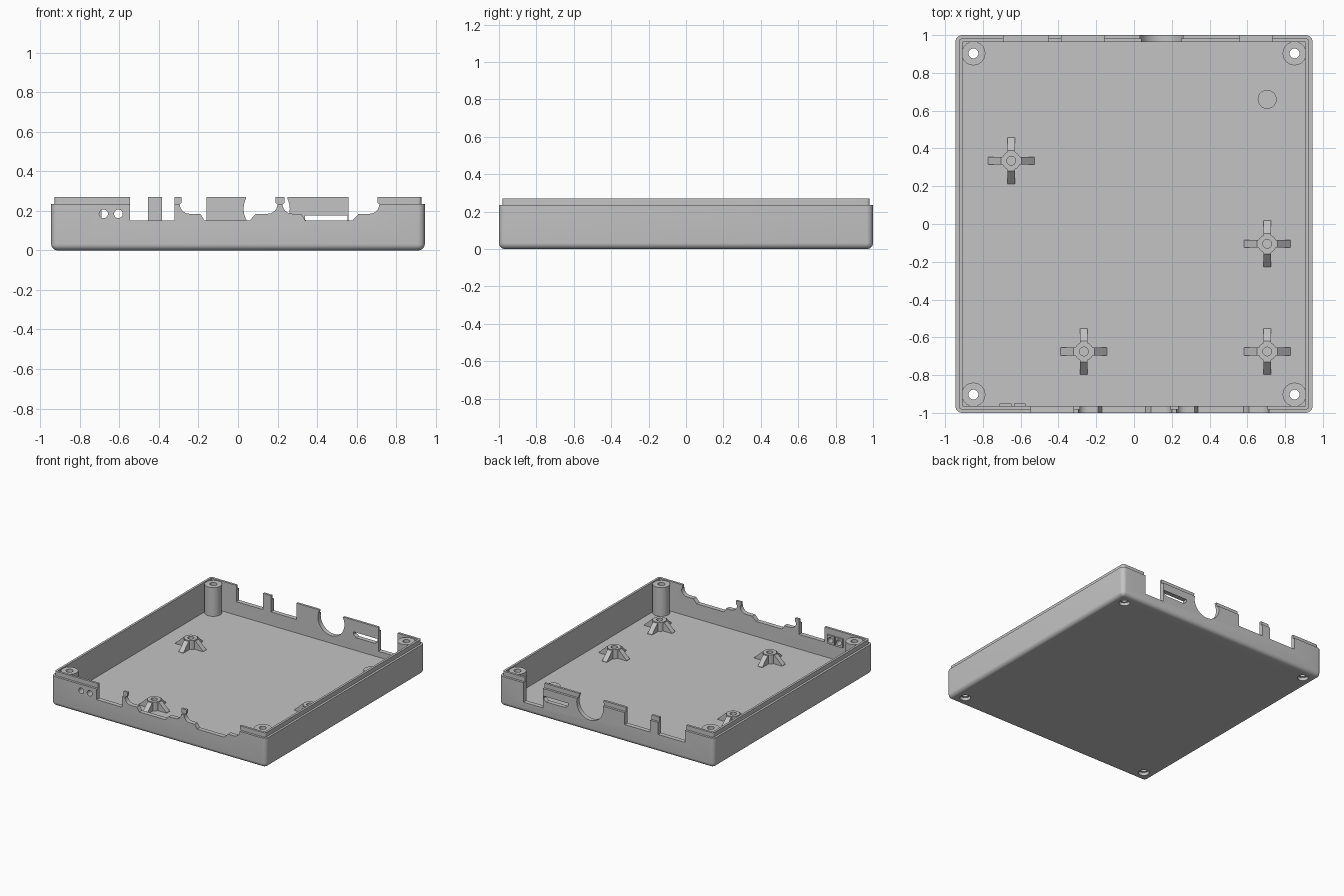
import bpy, bmesh, math
from mathutils import Matrix

if "Cube" in bpy.data.objects:
    bpy.data.objects.remove(bpy.data.objects["Cube"], do_unlink=True)

grey = bpy.data.materials.new("plain grey")
grey.use_nodes = True
COL = (0.55, 0.55, 0.55, 1)
grey.diffuse_color = COL
grey.node_tree.nodes["Principled BSDF"].inputs["Base Color"].default_value = COL

HX, HY, TOP, FLOOR, WALL = 0.945, 1.0, 0.27, 0.033, 0.036


def finish(name, bm):
    bmesh.ops.recalc_face_normals(bm, faces=bm.faces)
    me = bpy.data.meshes.new(name)
    bm.to_mesh(me)
    bm.free()
    ob = bpy.data.objects.new(name, me)
    bpy.context.collection.objects.link(ob)
    me.materials.append(grey)
    return ob


def loft(name, rings, close=False):
    """Skin a stack of point rings, capping the ends or joining them."""
    bm = bmesh.new()
    vs = [[bm.verts.new(p) for p in ring] for ring in rings]
    pairs = list(zip(vs, vs[1:])) + ([(vs[-1], vs[0])] if close else [])
    for a, b in pairs:
        for i in range(len(a)):
            j = (i + 1) % len(a)
            bm.faces.new((a[i], a[j], b[j], b[i]))
    if not close:
        bm.faces.new(vs[0])
        bm.faces.new(vs[-1])
    return finish(name, bm)


def lathe(name, profile, x, y, close=False, n=32):
    ang = [2 * math.pi * i / n for i in range(n)]
    return loft(name, [[(x + r * math.cos(a), y + r * math.sin(a), z) for a in ang]
                       for r, z in profile], close)


def prism(name, pts, y0, y1):
    """Extrude an outline of x, z points along y."""
    return loft(name, [[(x, y, z) for x, z in pts] for y in (y0, y1)])


def rect(x0, x1, z0, z1):
    return [(x0, z0), (x1, z0), (x1, z1), (x0, z1)]


def disc(x, z, r, n=32):
    return [(x + r * math.cos(2 * math.pi * i / n), z + r * math.sin(2 * math.pi * i / n))
            for i in range(n)]


def rounded_ring(inset, z, steps=6):
    r = max(0.035 - inset, 0.004)
    pts = []
    for k, (sx, sy) in enumerate(((1, 1), (-1, 1), (-1, -1), (1, -1))):
        for i in range(steps + 1):
            a = math.pi / 2 * (k + i / steps)
            pts.append((sx * (HX - inset - r) + r * math.cos(a),
                        sy * (HY - inset - r) + r * math.sin(a), z))
    return pts


def cut(target, cutter):
    mod = target.modifiers.new("cut", "BOOLEAN")
    mod.operation, mod.solver, mod.object = "DIFFERENCE", "EXACT", cutter
    bpy.context.view_layer.objects.active = target
    bpy.ops.object.modifier_apply(modifier=mod.name)
    bpy.data.objects.remove(cutter, do_unlink=True)


def smooth(ob):
    bpy.ops.object.select_all(action="DESELECT")
    ob.select_set(True)
    bpy.context.view_layer.objects.active = ob
    bpy.ops.object.shade_smooth_by_angle(angle=math.radians(30))


# Tray: rounded bottom edge, straight wall, stepped lip, hollow inside
R = 0.032
profile = [(R * (1 - math.sin(t)), R * (1 - math.cos(t)))
           for t in (math.pi / 2 * i / 6 for i in range(7))]
profile += [(0, 0.235), (0.018, 0.235), (0.018, TOP), (WALL, TOP), (WALL, FLOOR)]
tray = loft("tray", [rounded_ring(i, z) for i, z in profile])

# Port openings in the front wall
def plug_cut(x0, x1, d0, d1):
    """Wide rounded opening with a deeper step in the middle."""
    r, low, deep, high = 0.05, 0.185, 0.152, 0.3
    arc = [math.pi / 2 * i / 6 for i in range(7)]
    left = [(x0 + r - r * math.cos(a), low + r - r * math.sin(a)) for a in arc]
    right = [(x1 - r + r * math.sin(a), low + r - r * math.cos(a)) for a in arc]
    step = [(d0, low), (d0 + 0.02, deep), (d1 - 0.03, deep), (d1, low)]
    return [(x0 + 0.01, high), (x0 + 0.01, 0.24)] + left + step + right + \
           [(x1 - 0.01, 0.24), (x1 - 0.01, high)]


front = (-1.1, -0.93)
for outline in (rect(-0.545, -0.32, 0.15, 0.3),
                plug_cut(-0.295, 0.2, -0.19, 0.09),
                plug_cut(0.225, 0.715, 0.32, 0.61)):
    cut(tray, prism("cutter", outline, *front))

# Port openings in the back wall
back = (0.93, 1.1)
for outline in (rect(-0.69, -0.455, 0.14, 0.3), rect(-0.385, -0.16, 0.14, 0.3),
                rect(0.04, 0.25, 0.21, 0.3), disc(0.145, 0.21, 0.117),
                rect(0.56, 0.73, 0.08, 0.3),
                [(0.365, 0.135), (0.53, 0.135), (0.555, 0.155), (0.555, 0.176),
                 (0.34, 0.176), (0.34, 0.155)]):
    cut(tray, prism("cutter", outline, *back))

# Indicator holes with raised frames inside
for side, x in (("outer", -0.68), ("inner", -0.605)):
    cut(tray, prism("cutter", disc(x, 0.185, 0.022), *front))
    frame = prism(side + "_light_frame", rect(x - 0.031, x + 0.031, 0.15, 0.22), -0.968, -0.95)
    cut(frame, prism("cutter", disc(x, 0.185, 0.022), *front))

# Screw bosses in the corners, open through the floor
for sx, nx in ((-1, "right"), (1, "left")):
    for sy, ny in ((-1, "front"), (1, "back")):
        x, y = sx * 0.85, sy * 0.903
        cut(tray, lathe("cutter", [(0.04, -0.1), (0.04, 0.1)], x, y))
        smooth(lathe(f"{ny}_{nx}_screw_boss",
                     [(0.063, 0.025), (0.063, 0.262), (0.026, 0.262), (0.026, 0.025)],
                     x, y, close=True))
        fill = prism(f"{ny}_{nx}_corner_fill", rect(*sorted((x, sx * 0.915)), FLOOR - 0.005, 0.25),
                     y, sy * 0.97)
        cut(fill, lathe("cutter", [(0.045, -0.1), (0.045, 0.4)], x, y))
smooth(tray)

# Board standoffs: blind-holed posts braced by four sloping fins
for i, (x, y) in enumerate(((-0.65, 0.335), (0.705, -0.105), (-0.265, -0.675), (0.705, -0.675))):
    smooth(lathe(f"standoff_{i + 1}",
                 [(0.05, 0.025), (0.05, 0.105), (0.023, 0.105), (0.023, 0.045)], x, y))
    for k in range(4):
        fin = prism(f"standoff_{i + 1}_fin_{k + 1}",
                    [(0.035, 0.028), (0.123, 0.028), (0.123, 0.036), (0.055, 0.1), (0.035, 0.1)],
                    -0.02, 0.02)
        fin.data.transform(Matrix.Translation((x, y, 0)) @ Matrix.Rotation(k * math.pi / 2, 4, "Z"))

# Plain support post
smooth(lathe("support_post", [(0.05, 0.025), (0.05, 0.09)], 0.705, 0.66))
